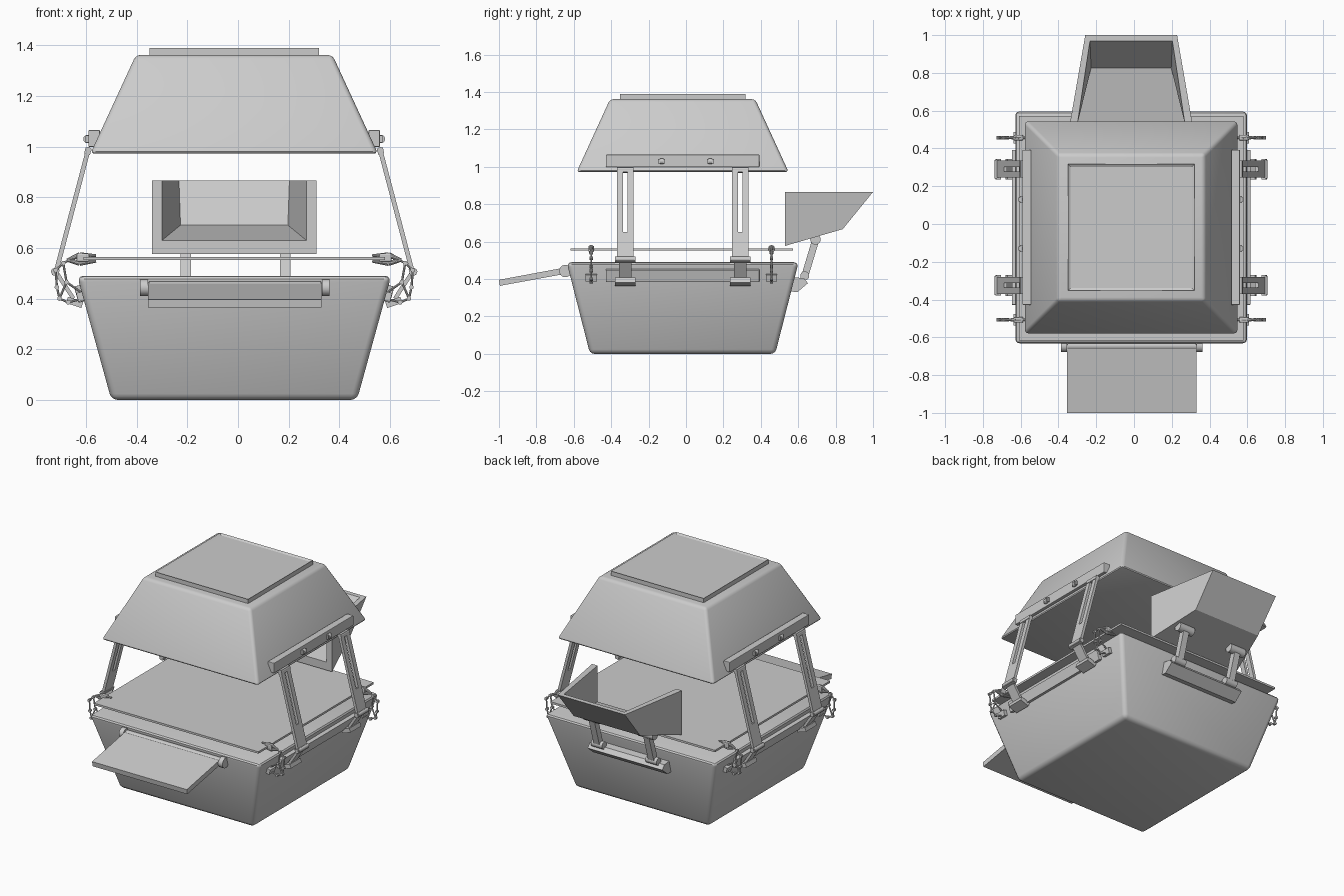
import bpy, bmesh
from math import radians
from mathutils import Vector, Matrix

if "Cube" in bpy.data.objects:
    bpy.data.objects.remove(bpy.data.objects["Cube"])

CX, CY = -0.015, -0.018   # symmetry centre of the body


def finish(name, bm, smooth=False, bevel=0.0, seg=3):
    bmesh.ops.recalc_face_normals(bm, faces=bm.faces[:])
    if bevel:
        bmesh.ops.bevel(bm, geom=bm.edges[:], offset=bevel, segments=seg,
                        profile=0.5, affect='EDGES', clamp_overlap=True)
    me = bpy.data.meshes.new(name)
    bm.to_mesh(me)
    bm.free()
    ob = bpy.data.objects.new(name, me)
    bpy.context.collection.objects.link(ob)
    if smooth:
        bpy.ops.object.select_all(action='DESELECT')
        ob.select_set(True)
        bpy.context.view_layer.objects.active = ob
        bpy.ops.object.shade_smooth_by_angle(angle=radians(35))
    return ob


def frustum(name, z0, hx0, hy0, z1, hx1, hy1, bevel):
    bm = bmesh.new()
    bmesh.ops.create_cube(bm, size=2)
    for v in bm.verts:
        hx, hy, z = (hx1, hy1, z1) if v.co.z > 0 else (hx0, hy0, z0)
        v.co = (CX + v.co.x * hx, CY + v.co.y * hy, z)
    return finish(name, bm, True, bevel)


def box(name, c, size, rot_y=0.0, bevel=0.0):
    bm = bmesh.new()
    m = Matrix.Translation(c) @ Matrix.Rotation(rot_y, 4, 'Y') @ Matrix.Diagonal((*size, 1))
    bmesh.ops.create_cube(bm, size=1, matrix=m)
    return finish(name, bm, False, bevel, 2)


def rod(name, a, b, r, r2=None, n=16):
    a, b = Vector(a), Vector(b)
    d = b - a
    bm = bmesh.new()
    m = Matrix.Translation((a + b) / 2) @ d.to_track_quat('Z', 'Y').to_matrix().to_4x4()
    bmesh.ops.create_cone(bm, cap_ends=True, segments=n, radius1=r,
                          radius2=r if r2 is None else r2, depth=d.length, matrix=m)
    return finish(name, bm, True)


def prism_x(name, yz, x0, x1):
    bm = bmesh.new()
    f = bm.faces.new([bm.verts.new((x0, y, z)) for y, z in yz])
    r = bmesh.ops.extrude_face_region(bm, geom=[f])
    for v in [g for g in r['geom'] if isinstance(g, bmesh.types.BMVert)]:
        v.co.x = x1
    return finish(name, bm)


def beam(name, a, b, y, w, t):
    """Flat bar running in the xz plane from a to b, w wide in y, t thick."""
    a, b = Vector((a[0], y, a[1])), Vector((b[0], y, b[1]))
    d = (b - a).normalized()
    n = Vector((-d.z, 0, d.x))
    bm = bmesh.new()
    bmesh.ops.create_cube(bm, size=1)
    for v in bm.verts:
        x, yy, z = v.co
        v.co = (a + b) / 2 + (b - a) * z + n * (t * x) + Vector((0, w * yy, 0))
    return finish(name, bm)


# Main shells
frustum("base_tub", 0, 0.485, 0.495, 0.49, 0.62, 0.62, 0.025)
frustum("lid", 0.972, 0.568, 0.567, 1.362, 0.388, 0.388, 0.018)
box("cooking_plate", (CX, CY - 0.005, 0.558), (1.19, 1.19, 0.013))

# Raised panel on the lid with a shallow inset
bm = bmesh.new()
bmesh.ops.create_cube(bm, size=1, matrix=Matrix.Translation((CX, CY, 1.37)) @ Matrix.Diagonal((0.67, 0.67, 0.04, 1)))
top = max(bm.faces, key=lambda f: f.calc_center_median().z)
bmesh.ops.inset_region(bm, faces=[top], thickness=0.02)
for v in top.verts:
    v.co.z -= 0.008
finish("lid_top_panel", bm)

# Front shelf and its hinge roll
prism_x("front_shelf", [(-0.64, 0.463), (-1.0, 0.396), (-0.995, 0.364), (-0.635, 0.43)], -0.355, 0.33)
rod("shelf_hinge", (-0.352, -0.645, 0.443), (0.327, -0.645, 0.443), 0.024)
for x0, x1 in ((-0.387, -0.356), (0.331, 0.362)):
    rod("shelf_hinge_end", (x0, -0.645, 0.443), (x1, -0.645, 0.443), 0.033, n=24)
    box("shelf_hinge_mount", ((x0 + x1) / 2, -0.617, 0.443), (0.03, 0.05, 0.05))

# Rear scoop, open at the top and front
bm = bmesh.new()
outer = [(0.325, 0.528, 0.866), (0.325, 0.528, 0.577), (0.24, 0.838, 0.667), (0.243, 1.0, 0.866)]
inner = [(0.285, 0.528, 0.866), (0.285, 0.528, 0.63), (0.212, 0.825, 0.69), (0.218, 0.97, 0.866)]
V = {(k, s): [bm.verts.new((CX + s * x, y, z)) for x, y, z in pts]
     for k, pts in (("o", outer), ("i", inner)) for s in (-1, 1)}
for k in "oi":
    L, R = V[k, -1], V[k, 1]
    bm.faces.new(L)
    bm.faces.new(R)
    for a, b in ((1, 2), (2, 3)):
        bm.faces.new((L[a], L[b], R[b], R[a]))
for s in (-1, 1):
    o, i = V["o", s], V["i", s]
    bm.faces.new((o[0], o[1], i[1], i[0]))
    bm.faces.new((o[3], o[0], i[0], i[3]))
for n in (1, 3):
    bm.faces.new((V["o", -1][n], V["o", 1][n], V["i", 1][n], V["i", -1][n]))
finish("rear_scoop", bm)

# Scoop mount and legs
prism_x("scoop_mount_bar", [(0.55, 0.335), (0.595, 0.33), (0.652, 0.378), (0.63, 0.405), (0.57, 0.41)], -0.285, 0.255)
for x in (-0.207, 0.187):
    prism_x("scoop_leg", [(0.617, 0.42), (0.653, 0.41), (0.71, 0.60), (0.674, 0.61)], x - 0.021, x + 0.021)
    rod("scoop_top_pivot", (x - 0.055, 0.692, 0.612), (x + 0.055, 0.692, 0.612), 0.028)
    rod("scoop_low_pivot", (x - 0.04, 0.635, 0.417), (x + 0.04, 0.635, 0.417), 0.024)

# Side hardware, mirrored left and right
for s in (-1, 1):
    X = lambda d: CX + s * d
    # Mounting rails on lid and tub
    box("lid_rail", (X(0.553), CY, 1.032), (0.045, 0.82, 0.066), 0, 0.003)
    box("tub_rail", (X(0.607), CY, 0.42), (0.035, 0.82, 0.066), s * radians(15.4), 0.003)
    for y in (-0.13, 0.13):
        box("rail_bolt", (X(0.578), y, 1.03), (0.02, 0.038, 0.026))
        rod("rail_bolt_pin", (X(0.58), y - 0.01, 1.03), (X(0.58), y + 0.01, 1.03), 0.016)
    # Slotted lift arms
    for y in (-0.325, 0.29):
        lo, hi = Vector((X(0.705), 0.50)), Vector((X(0.577), 0.985))
        P = lambda t: lo.lerp(hi, t)
        beam("lift_arm_lower", P(0), P(0.31), y, 0.09, 0.018)
        for e in (-1, 1):
            beam("lift_arm_side", P(0.31), P(1), y + e * 0.0285, 0.033, 0.018)
        beam("lift_arm_cap", P(0.97), P(1.02), y, 0.09, 0.024)
        beam("lift_arm_collar", P(-0.02), P(0.035), y, 0.108, 0.024)
        rod("arm_low_pivot", (X(0.71), y - 0.05, 0.507), (X(0.71), y + 0.05, 0.507), 0.013)
        rod("arm_top_pivot", (X(0.577), y - 0.045, 0.985), (X(0.577), y + 0.045, 0.985), 0.013)
        beam("arm_link", (X(0.70), 0.50), (X(0.635), 0.40), y, 0.068, 0.016)
        beam("arm_foot", (X(0.60), 0.375), (X(0.66), 0.395), y, 0.11, 0.026)
    # Plate clamps with jointed wire latches
    for y in (-0.507, 0.457):
        box("clamp_block", (X(0.597), y, 0.562), (0.05, 0.03, 0.034), 0, 0.006)
        for z0, z1 in ((0.57, 0.572), (0.547, 0.54)):
            rod("clamp_jaw", (X(0.545), y, z0), (X(0.61), y, z1), 0.005, 0.011, 10)
            rod("clamp_tail", (X(0.61), y, z1), (X(0.66), y, 0.552), 0.011, 0.006, 10)
        wire = [(0.65, 0.553), (0.675, 0.54), (0.662, 0.465), (0.69, 0.40), (0.655, 0.385), (0.60, 0.40)]
        tee = [(0.675, 0.54), (0.705, 0.512), (0.70, 0.445), (0.69, 0.40)]
        for path in (wire, tee):
            for a, b in zip(path, path[1:]):
                rod("latch_wire", (X(a[0]), y, a[1]), (X(b[0]), y, b[1]), 0.0045, n=8)
            for d, z in path[1:-1]:
                rod("latch_joint", (X(d), y - 0.009, z), (X(d), y + 0.009, z), 0.009, n=10)
        rod("latch_strut", (X(0.662), y, 0.465), (X(0.605), y, 0.425), 0.0045, n=8)
        box("latch_base", (X(0.607), y, 0.408), (0.026, 0.06, 0.035), s * radians(15.4))
